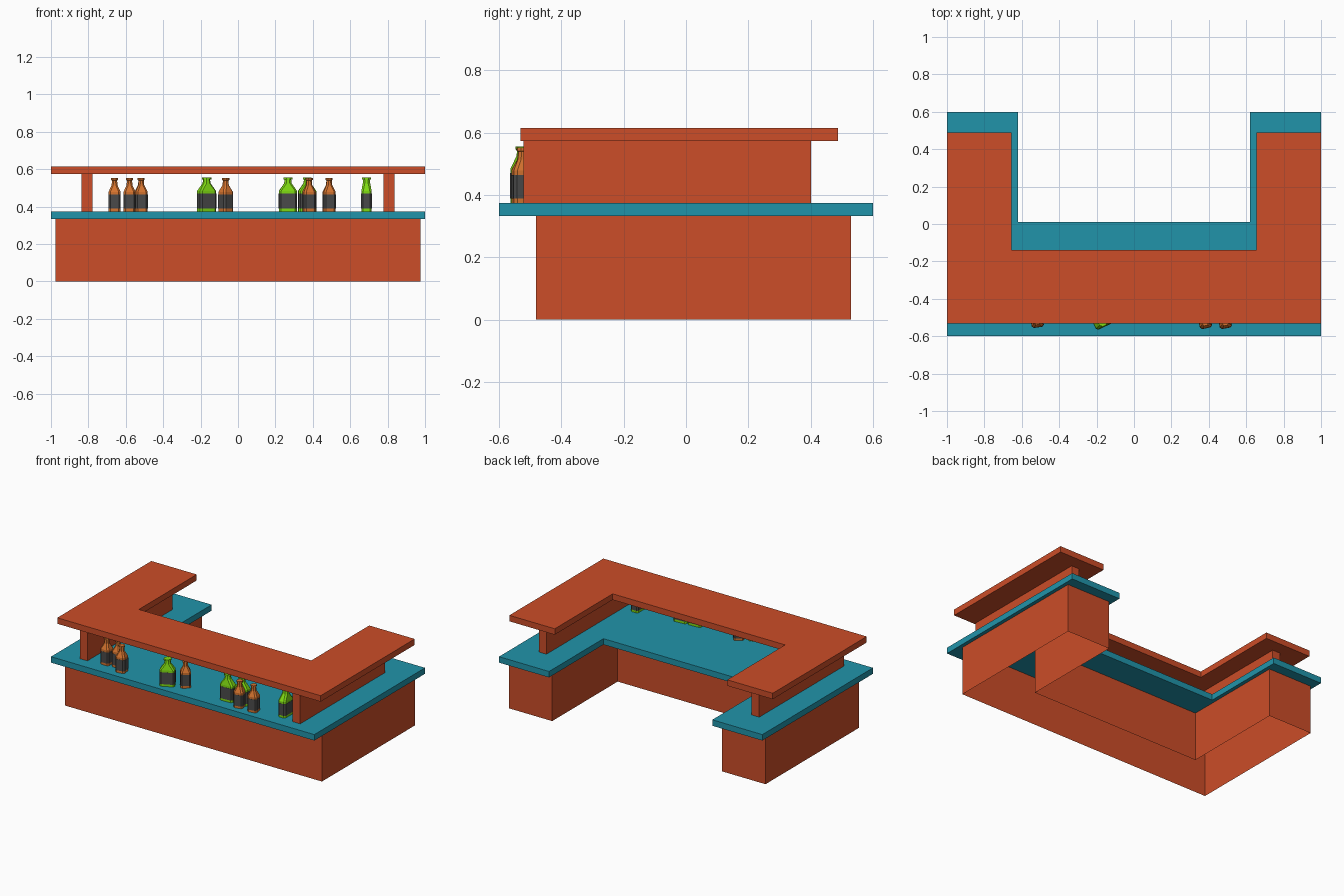
import bpy, bmesh, math
from mathutils import Matrix

if "Cube" in bpy.data.objects:
    bpy.data.objects.remove(bpy.data.objects["Cube"])


def mat(name, hexcol):
    def lin(c):
        c /= 255
        return c / 12.92 if c <= 0.04045 else ((c + 0.055) / 1.055) ** 2.4
    m = bpy.data.materials.new(name)
    m.diffuse_color = (*[lin(int(hexcol[i:i + 2], 16)) for i in (0, 2, 4)], 1)
    m.use_nodes = True
    m.node_tree.nodes["Principled BSDF"].inputs["Base Color"].default_value = m.diffuse_color
    return m


RED = mat("red_wood", "CC4D28")
TEAL = mat("teal_top", "2194AA")
ORANGE = mat("orange_glass", "D5742F")
GREEN = mat("green_glass", "7FDB12")
LABEL = mat("label_grey", "4A4A4A")


def finish(name, bm, mats):
    bmesh.ops.recalc_face_normals(bm, faces=bm.faces)
    me = bpy.data.meshes.new(name)
    bm.to_mesh(me)
    bm.free()
    for m in mats:
        me.materials.append(m)
    ob = bpy.data.objects.new(name, me)
    bpy.context.collection.objects.link(ob)
    return ob


# U-shaped slab, open towards the back
def u_slab(name, x, y0, y1, xi, yi, z0, z1, m, caps=True):
    outline = [(-x, y0), (x, y0), (x, y1), (xi, y1),
               (xi, yi), (-xi, yi), (-xi, y1), (-x, y1)]
    bm = bmesh.new()
    bottom = bm.faces.new([bm.verts.new((px, py, z0)) for px, py in outline])
    ret = bmesh.ops.extrude_face_region(bm, geom=[bottom], use_keep_orig=True)
    top = [v for v in ret["geom"] if isinstance(v, bmesh.types.BMVert)]
    bmesh.ops.translate(bm, verts=top, vec=(0, 0, z1 - z0))
    bmesh.ops.recalc_face_normals(bm, faces=bm.faces)
    if not caps:
        flat = [f for f in bm.faces if abs(f.normal.z) > 0.9]
        bmesh.ops.delete(bm, geom=flat, context="FACES_ONLY")
    return finish(name, bm, [m])


u_slab("bar_base", 0.975, -0.482, 0.53, 0.645, -0.18, 0, 0.335, RED, caps=False)
u_slab("counter_top", 1.0, -0.6, 0.6, 0.62, 0.01, 0.333, 0.374, TEAL)
u_slab("upper_shelf", 1.0, -0.532, 0.488, 0.655, -0.14, 0.574, 0.615, RED)

# Side panels carrying the upper shelf
for side, sx in (("left", -1), ("right", 1)):
    bm = bmesh.new()
    bmesh.ops.create_cube(bm, size=1, matrix=Matrix.Translation((sx * 0.808, -0.06, 0.474))
                          @ Matrix.Diagonal((0.058, 0.922, 0.2, 1)))
    finish(side + "_shelf_panel", bm, [RED])


# Low-poly bottle lofted from eight-sided rings (z, half width, half depth, chamfer)
def ring(bm, z, a, b, c):
    pts = [(a - c, -b), (a, -b + c), (a, b - c), (a - c, b),
           (c - a, b), (-a, b - c), (-a, c - b), (c - a, -b)]
    return [bm.verts.new((px, py, z)) for px, py in pts]


def loft(bm, levels, index, caps):
    rings = [ring(bm, *lv) for lv in levels]
    faces = []
    for r0, r1 in zip(rings, rings[1:]):
        faces += [bm.faces.new((r0[i], r0[(i + 1) % 8], r1[(i + 1) % 8], r1[i]))
                  for i in range(8)]
    if caps:
        faces += [bm.faces.new(rings[0][::-1]), bm.faces.new(rings[-1])]
    for f in faces:
        f.material_index = index


def bottle(name, x, y, rot, w, d, neck, shoulder, collar, height, glass):
    bm = bmesh.new()
    a, b, c = w / 2, d / 2, 0.01
    n = neck / 2
    loft(bm, [(0, a, b, c), (shoulder, a, b, c),
              (collar, n, n, n * 0.55), (height - 0.012, n * 0.85, n * 0.85, n * 0.5),
              (height - 0.01, n * 1.15, n * 1.15, n * 0.65),
              (height, n * 1.15, n * 1.15, n * 0.65)], 0, True)
    e = 0.001
    lo, hi = 0.015, shoulder - 0.014
    loft(bm, [(lo, a, b, c), (lo, a + e, b + e, c),
              (hi, a + e, b + e, c), (hi, a, b, c)], 1, False)
    ob = finish(name, bm, [glass, LABEL])
    ob.location = (x, y, 0.374)
    ob.rotation_euler.z = math.radians(rot)


orange = [(-0.66, -0.48, 0), (-0.58, -0.47, 0), (-0.518, -0.52, 8),
          (-0.066, -0.475, 38), (0.38, -0.525, 12), (0.487, -0.525, 10)]
green = [(-0.168, -0.523, 25), (0.267, -0.49, 3), (0.37, -0.482, 5), (0.687, -0.464, 90)]
for i, (x, y, r) in enumerate(orange):
    bottle(f"orange_bottle_{i + 1}", x, y, r, 0.064, 0.064, 0.032, 0.105, 0.14, 0.178, ORANGE)
for i, (x, y, r) in enumerate(green):
    bottle(f"green_bottle_{i + 1}", x, y, r, 0.095, 0.055, 0.04, 0.11, 0.15, 0.182, GREEN)
